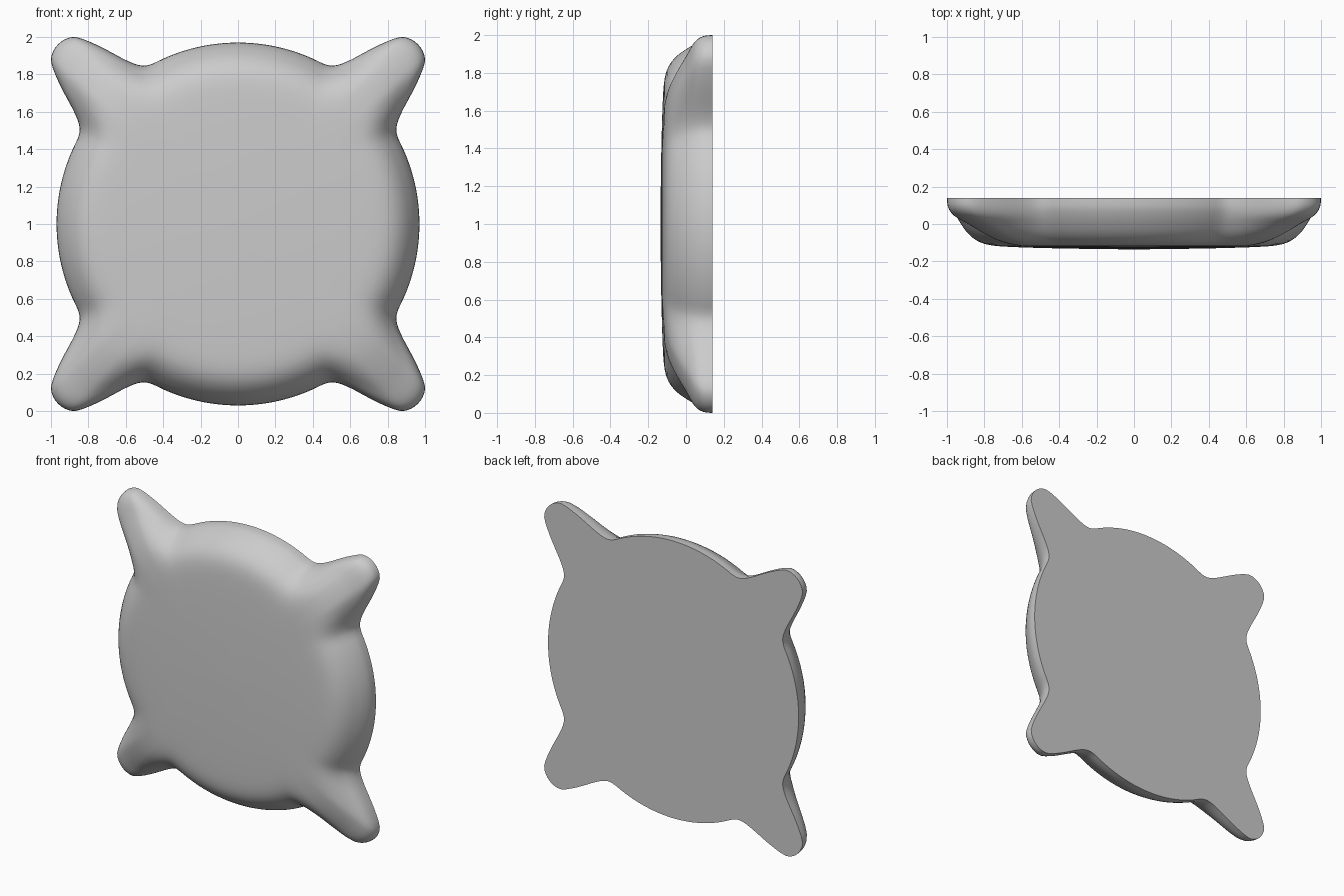
import bpy, bmesh, math

if "Cube" in bpy.data.objects:
    bpy.data.objects.remove(bpy.data.objects["Cube"])

STEPS = 360          # points around the outline
SUB = 3              # rings between profile points

# Profile from back rim to front centre: (depth y, disc radius, corner arm radius)
PROFILE = [(0.14, 0.97, 1.36), (0.09, 0.966, 1.352), (0.045, 0.95, 1.308),
           (0.0, 0.925, 1.20), (-0.05, 0.888, 1.08), (-0.09, 0.838, 0.96),
           (-0.113, 0.77, 0.83), (-0.123, 0.65, 0.67), (-0.131, 0.38, 0.38),
           (-0.136, 0.0, 0.0)]

# How strongly the arm shows at an angle (degrees) away from the diagonal
ARM = [(0, 1.0), (2, 0.98), (4, 0.91), (6, 0.72), (8, 0.50), (10, 0.29),
       (12, 0.135), (14, 0.045), (16, 0.01), (18, 0.0)]


def catmull(a, b, c, d, t):
    return 0.5 * (2*b + (c-a)*t + (2*a-5*b+4*c-d)*t*t + (3*b-a-3*c+d)*t**3)


def arm_weight(deg):
    off = abs((deg % 90) - 45)
    if off >= 18:
        return 0.0
    i = int(off // 2)
    w = [ARM[abs(i - 1)][1]] + [ARM[min(i + k, 9)][1] for k in range(3)]
    return catmull(*w, off / 2 - i)


def smooth_profile():
    rows, n = [], len(PROFILE)
    for i in range(n - 1):
        pts = [PROFILE[min(max(i + k, 0), n - 1)] for k in (-1, 0, 1, 2)]
        for s in range(SUB):
            rows.append([catmull(*vals, s / SUB) for vals in zip(*pts)])
    return rows


bm = bmesh.new()
rings = []
weights = [arm_weight(i * 360 / STEPS) for i in range(STEPS)]

# Rounded front and sides: disc blending into four arms
for y, r_disc, r_arm in smooth_profile():
    ring = []
    for i, w in enumerate(weights):
        a = 2 * math.pi * i / STEPS
        r = r_disc + (r_arm - r_disc) * w
        ring.append(bm.verts.new((r * math.cos(a), y, 1 + r * math.sin(a))))
    rings.append(ring)
for lo, hi in zip(rings, rings[1:]):
    for i in range(STEPS):
        j = (i + 1) % STEPS
        bm.faces.new((lo[i], lo[j], hi[j], hi[i]))


# Front centre and flat back
def cap(ring, y):
    centre = bm.verts.new((0, y, 1))
    for i in range(STEPS):
        bm.faces.new((ring[i], ring[(i + 1) % STEPS], centre))


cap(rings[-1], PROFILE[-1][0])
cap(rings[0], PROFILE[0][0])
bmesh.ops.recalc_face_normals(bm, faces=bm.faces)

mesh = bpy.data.meshes.new("four_lug_disc")
bm.to_mesh(mesh)
bm.free()
obj = bpy.data.objects.new("four_lug_disc", mesh)
bpy.context.collection.objects.link(obj)
bpy.context.view_layer.objects.active = obj
obj.select_set(True)
bpy.ops.object.shade_smooth_by_angle(angle=math.radians(40))
